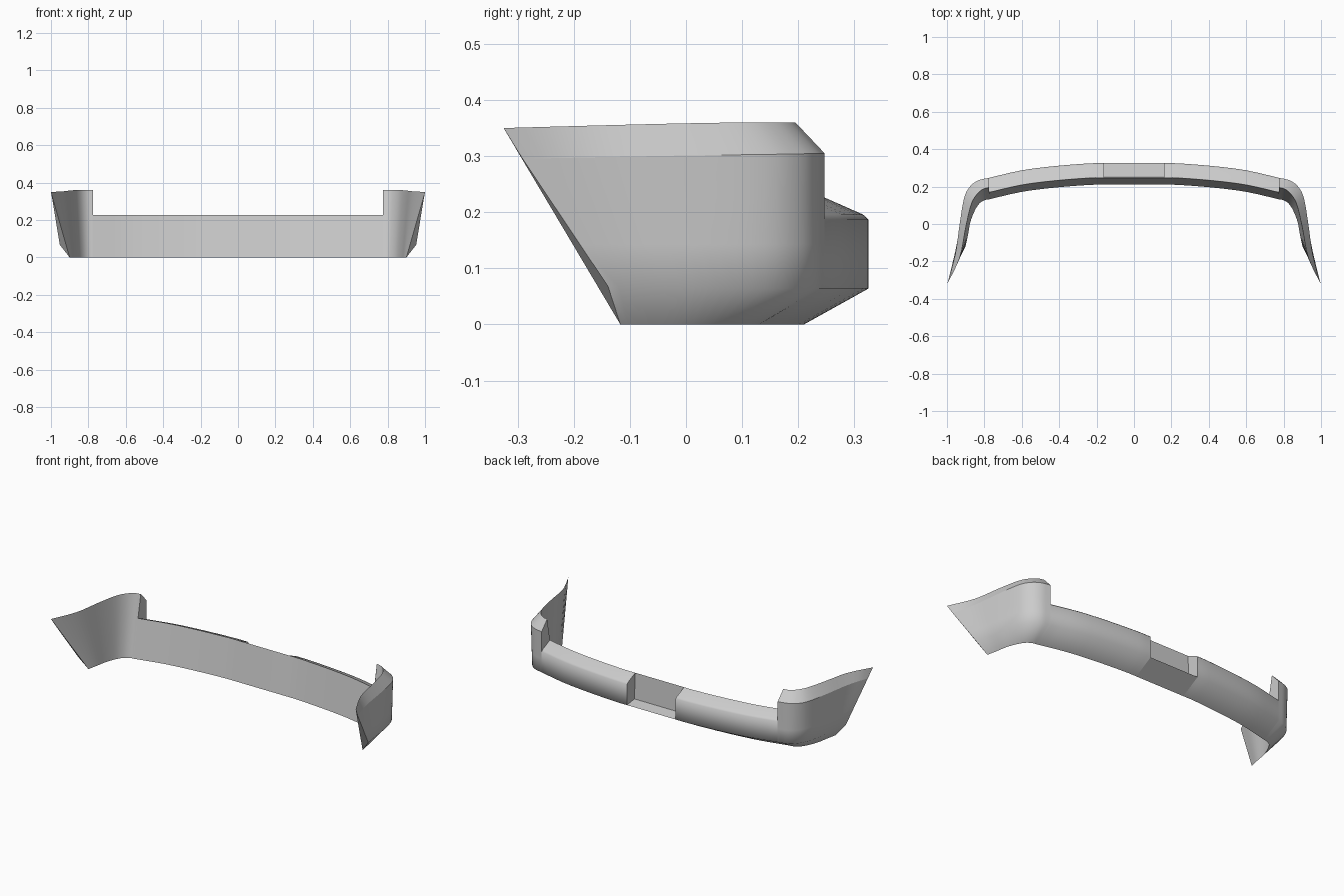
import bpy, bmesh, math
from mathutils import Vector

if "Cube" in bpy.data.objects:
    bpy.data.objects.remove(bpy.data.objects["Cube"])


def spline(pts, steps=4):
    """Smooth curve through the control points (Catmull-Rom)."""
    p = [Vector(q) for q in pts]
    p = [2 * p[0] - p[1]] + p + [2 * p[-1] - p[-2]]
    out = []
    for i in range(1, len(p) - 2):
        a, b, c, d = p[i - 1:i + 3]
        for s in range(steps):
            t = s / steps
            out.append(0.5 * (2 * b + (c - a) * t + (2 * a - 5 * b + 4 * c - d) * t * t
                              + (3 * b - a - 3 * c + d) * t ** 3))
    return out + [p[-2]]


def shell(name, rows, caps=(), angle=48):
    """Sheet lofted through rows of points, plus flat caps, mirrored across x."""
    bm = bmesh.new()
    grid = [[bm.verts.new(v) for v in r] for r in rows]
    for r0, r1 in zip(grid, grid[1:]):
        for i in range(len(r0) - 1):
            bm.faces.new((r0[i], r1[i], r1[i + 1], r0[i + 1]))
    for cap in caps:
        bm.faces.new([bm.verts.new(v) for v in cap])
    mesh = bpy.data.meshes.new(name)
    bm.to_mesh(mesh)
    bm.free()
    ob = bpy.data.objects.new(name, mesh)
    bpy.context.collection.objects.link(ob)
    mod = ob.modifiers.new("mirror", 'MIRROR')
    mod.merge_threshold = 0.0005
    bpy.ops.object.select_all(action='DESELECT')
    ob.select_set(True)
    bpy.context.view_layer.objects.active = ob
    bpy.ops.object.shade_smooth_by_angle(angle=math.radians(angle))
    return ob


# Centre bar: cross-section (y offset from the outer face, z) swept along the bow
section = [(-0.115, 0), (0, 0.064), (0, 0.187), (-0.010, 0.196), (-0.078, 0.226)]
bow = [(0.16, 0.325), (0.24, 0.324), (0.42, 0.310), (0.60, 0.287), (0.775, 0.247)]
path = spline([(x, y, 0) for x, y in bow], 3)
shell("centre_bar", [[(p.x, p.y + o, z) for p in path] for o, z in section], angle=65)

# Plain inner wall of the bar, on the front side
inner_path = [Vector((0, 0.325, 0))] + path
shell("bar_inner_wall", [[(p.x, p.y - 0.078, 0.226) for p in inner_path],
                         [(p.x, p.y - 0.115, 0) for p in inner_path]])

# Step recess in the middle, with its side walls
recess = [(0.21, 0), (0.325, 0.064), (0.255, 0.074), (0.247, 0.226)]
wall = [(0.16, y, z) for y, z in recess[1:]]
wall += [(0.16, 0.325 + o, z) for o, z in section[3:1:-1]]
shell("step_recess", [[(0, y, z), (0.16, y, z)] for y, z in recess], [wall], 30)

# Wraparound corners: rows from top lip to bottom edge
lip = [(0.775, 0.195, 0.36), (0.81, 0.185, 0.36), (0.843, 0.155, 0.36),
       (0.872, 0.100, 0.36), (0.900, -0.02, 0.358), (0.932, -0.18, 0.354),
       (1.0, -0.325, 0.35)]
upper = [(0.775, 0.247, 0.305), (0.83, 0.234, 0.305), (0.875, 0.203, 0.304),
         (0.908, 0.140, 0.303), (0.932, 0.00, 0.301), (0.955, -0.16, 0.298),
         (0.99, -0.291, 0.295)]
lower = [(0.775, 0.247, 0.064), (0.83, 0.232, 0.064), (0.872, 0.197, 0.064),
         (0.902, 0.140, 0.064), (0.925, 0.04, 0.065), (0.939, -0.06, 0.066),
         (0.953, -0.139, 0.068)]
bottom = [(0.775, 0.132, 0), (0.80, 0.127, 0), (0.828, 0.108, 0),
          (0.852, 0.07, 0), (0.875, 0.01, 0), (0.888, -0.06, 0),
          (0.90, -0.117, 0)]
top, up, low, base = map(spline, (lip, upper, lower, bottom))
middle = [[a.lerp(b, t) for a, b in zip(low, up)] for t in (0.33, 0.67)]
shell("wrap_corner", [base, low, *middle, up], angle=65)
shell("corner_lip", [up, top])

# Inner skin of the corners, their front ends and the walls above the bar
end_wall = [(0.775, 0.169, 0.226), (0.775, 0.195, 0.36),
            (0.775, 0.247, 0.305), (0.775, 0.247, 0.187)]
front_end = [bottom[-1], lower[-1], upper[-1], lip[-1]]
shell("corner_inner_wall", [top, base], [end_wall, front_end])
